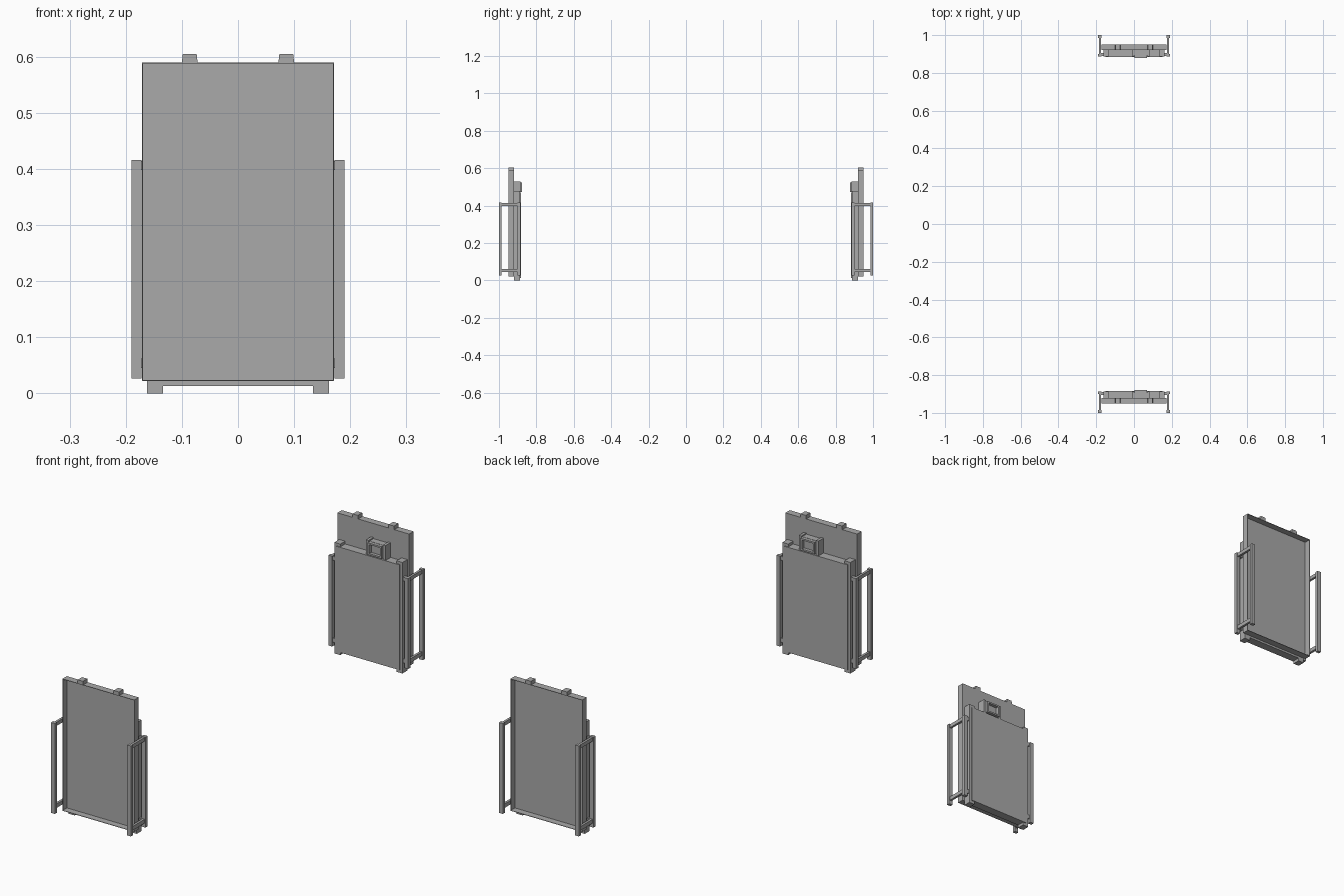
import bpy
import bmesh
from mathutils import Vector

if "Cube" in bpy.data.objects:
    bpy.data.objects.remove(bpy.data.objects["Cube"], do_unlink=True)

grey = bpy.data.materials.new("plain grey")
grey.use_nodes = True
COLOUR = (0.4, 0.4, 0.4, 1)
grey.diffuse_color = COLOUR
grey.node_tree.nodes["Principled BSDF"].inputs["Base Color"].default_value = COLOUR


def add_box(bm, x, y, z, taper=1.0):
    """Box from (min, max) ranges; taper narrows the top in x."""
    lo, hi = Vector((x[0], y[0], z[0])), Vector((x[1], y[1], z[1]))
    mid, size = (lo + hi) / 2, hi - lo
    for v in bmesh.ops.create_cube(bm, size=1)["verts"]:
        k = taper if v.co.z > 0 else 1
        v.co = mid + Vector((v.co.x * size.x * k, v.co.y * size.y, v.co.z * size.z))


def make_part(name, boxes, side, mirror_x=False):
    """One object from boxes given for the back door; side -1 mirrors it to the front."""
    bm = bmesh.new()
    for b in boxes:
        add_box(bm, *b)
        if mirror_x:
            add_box(bm, (-b[0][1], -b[0][0]), *b[1:])
    for v in bm.verts:
        v.co.y *= side
    bmesh.ops.recalc_face_normals(bm, faces=bm.faces)
    mesh = bpy.data.meshes.new(name)
    bm.to_mesh(mesh)
    bm.free()
    mesh.materials.append(grey)
    ob = bpy.data.objects.new(name, mesh)
    bpy.context.collection.objects.link(ob)


W, WALL = 0.171, 0.002
BOTTOM, TOP = 0.022, 0.59
INNER, OUTER = 0.92, 0.95

for side, label in ((-1, "front"), (1, "back")):
    # Shallow tray that opens outwards
    make_part(label + "_tray", [
        ((-W, W), (INNER, INNER + WALL), (BOTTOM, TOP)),
        ((-W, -W + WALL), (INNER, OUTER), (BOTTOM, TOP)),
        ((W - WALL, W), (INNER, OUTER), (BOTTOM, TOP)),
        ((-W, W), (INNER, OUTER), (BOTTOM, BOTTOM + WALL)),
        ((-W, W), (INNER, OUTER), (TOP - WALL, TOP)),
    ], side)

    # Tabs on the top edge
    make_part(label + "_top_tabs", [
        ((0.072, 0.1), (INNER, OUTER), (TOP, 0.605), 0.88)], side, True)

    # Inner slab and the two upright poles at its sides
    make_part(label + "_inner_slab", [
        ((-0.15, 0.15), (0.883, INNER), (0.013, 0.466))], side)
    make_part(label + "_poles", [
        ((0.134, 0.162), (0.887, INNER), (0, 0.478))], side, True)

    # Open frames standing out at both sides
    y_posts = ((0.886, 0.901), (0.986, 1.0))
    z_bars = ((0.045, 0.062), (0.398, 0.414))
    frame = [((0.172, 0.19), y, (0.027, 0.416)) for y in y_posts]
    frame += [((0.176, 0.186), (0.89, 0.995), z) for z in z_bars]
    frame += [((0.155, 0.18), (0.89, 0.905), z) for z in z_bars]
    make_part(label + "_side_frames", frame, side, True)

    # Small control unit: side brackets, back plate and raised rim
    make_part(label + "_unit_brackets", [
        ((-0.011, 0.001), (0.886, INNER), (0.462, 0.53)),
        ((0.071, 0.083), (0.886, INNER), (0.462, 0.53))], side)
    make_part(label + "_unit_body", [
        ((0.001, 0.071), (0.892, INNER), (0.47, 0.525))], side)
    make_part(label + "_unit_rim", [
        ((0.003, 0.01), (0.878, 0.893), (0.472, 0.524)),
        ((0.062, 0.069), (0.878, 0.893), (0.472, 0.524)),
        ((0.01, 0.062), (0.878, 0.893), (0.472, 0.479)),
        ((0.01, 0.062), (0.878, 0.893), (0.517, 0.524))], side)
